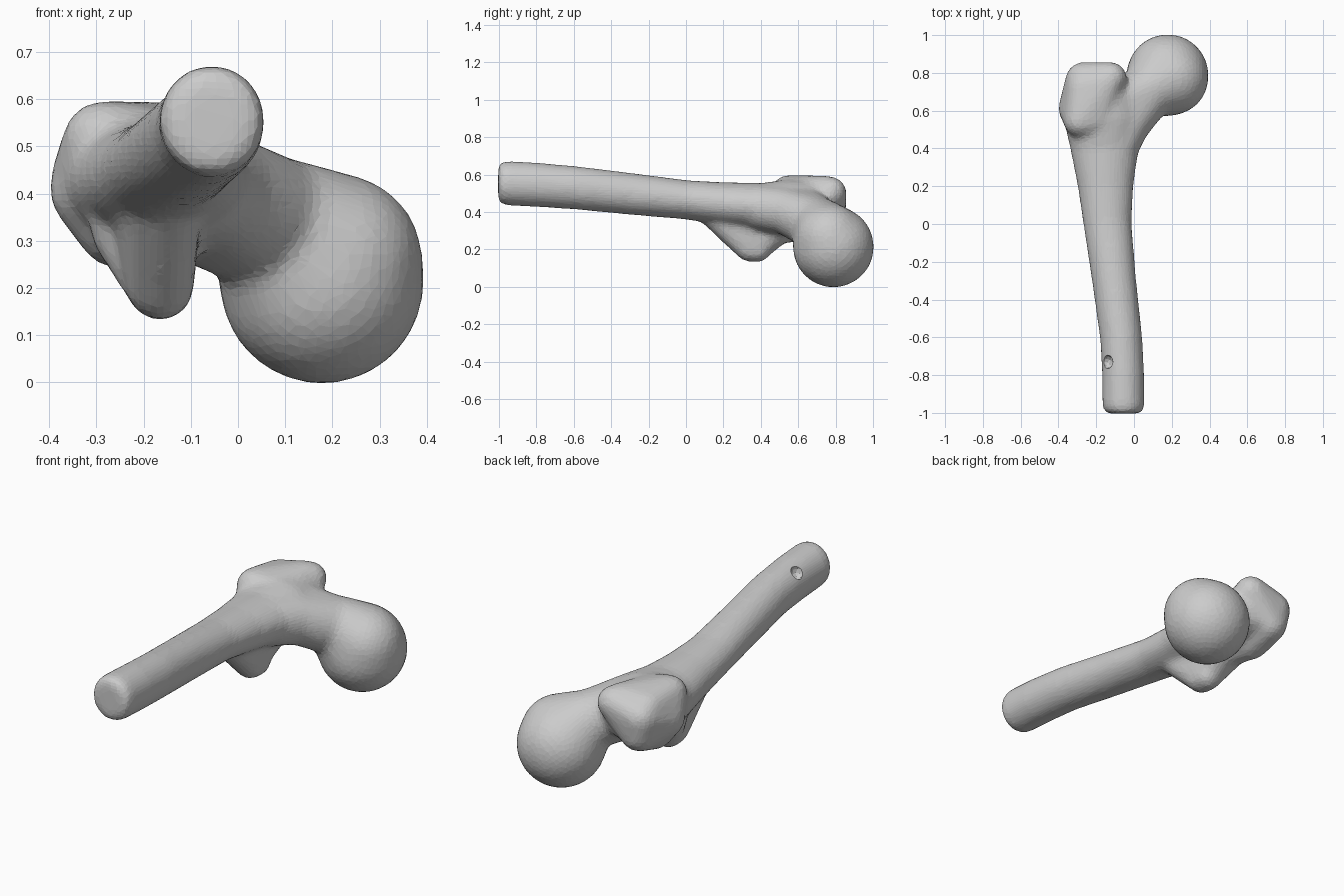
import bpy, bmesh, math
from mathutils import Vector, Matrix

if "Cube" in bpy.data.objects:
    bpy.data.objects.remove(bpy.data.objects["Cube"])

bm = bmesh.new()


def loft(sections, n=32):
    """Closed tube through (x, y, z, side radius, up radius) sections."""
    pts = [Vector(s[:3]) for s in sections]
    rings = []
    for i, s in enumerate(sections):
        t = (pts[min(i + 1, len(pts) - 1)] - pts[max(i - 1, 0)]).normalized()
        u = t.cross(Vector((0, 0, 1))).normalized()
        v = u.cross(t)
        rings.append([bm.verts.new(pts[i] + u * s[3] * math.cos(a) + v * s[4] * math.sin(a))
                      for a in (2 * math.pi * k / n for k in range(n))])
    for a, b in zip(rings, rings[1:]):
        for k in range(n):
            bm.faces.new((a[k], a[(k + 1) % n], b[(k + 1) % n], b[k]))
    bm.faces.new(rings[0][::-1])
    bm.faces.new(rings[-1])


def hull(*balls):
    """Convex skin stretched over (x, y, z, radius) balls."""
    part = bmesh.new()
    for x, y, z, r in balls:
        bmesh.ops.create_icosphere(part, subdivisions=4, radius=r,
                                   matrix=Matrix.Translation((x, y, z)))
    pts = [v.co.copy() for v in part.verts]
    part.clear()
    for p in pts:
        part.verts.new(p)
    bmesh.ops.convex_hull(part, input=part.verts[:])
    loose = [v for v in part.verts if not v.link_faces]
    bmesh.ops.delete(part, geom=loose, context='VERTS')
    tmp = bpy.data.meshes.new("tmp")
    part.to_mesh(tmp)
    part.free()
    bm.from_mesh(tmp)
    bpy.data.meshes.remove(tmp)


# shaft, flaring into the trochanter region
loft([(-0.055, -1.004, 0.555, 0.098, 0.105), (-0.055, -0.97, 0.555, 0.112, 0.119),
      (-0.057, -0.80, 0.545, 0.112, 0.119), (-0.068, -0.60, 0.53, 0.112, 0.116),
      (-0.105, -0.30, 0.497, 0.117, 0.112), (-0.140, 0.0, 0.465, 0.128, 0.105),
      (-0.150, 0.20, 0.445, 0.148, 0.114), (-0.155, 0.40, 0.43, 0.182, 0.125),
      (-0.165, 0.55, 0.43, 0.205, 0.145), (-0.180, 0.68, 0.43, 0.18, 0.14),
      (-0.200, 0.78, 0.44, 0.12, 0.12)])

# neck, filled towards the shaft
hull((-0.12, 0.36, 0.43, 0.12), (-0.04, 0.53, 0.405, 0.125), (-0.12, 0.62, 0.41, 0.14))
hull((-0.10, 0.62, 0.40, 0.14), (-0.03, 0.545, 0.40, 0.125), (0.07, 0.70, 0.335, 0.145))

# head
hull((0.178, 0.788, 0.213, 0.217), (0.205, 0.768, 0.256, 0.187), (0.09, 0.715, 0.328, 0.148))

# greater trochanter: block, front shelf
hull((-0.27, 0.765, 0.46, 0.093), (-0.12, 0.775, 0.505, 0.083), (-0.307, 0.61, 0.41, 0.095),
     (-0.255, 0.76, 0.37, 0.09), (-0.25, 0.62, 0.33, 0.092))
hull((-0.285, 0.545, 0.51, 0.088), (-0.305, 0.60, 0.44, 0.09), (-0.27, 0.72, 0.49, 0.088),
     (-0.14, 0.75, 0.51, 0.085), (-0.20, 0.55, 0.50, 0.085))

# lesser trochanter: knob, front ramp, crest to the greater one
hull((-0.165, 0.335, 0.205, 0.072), (-0.165, 0.385, 0.202, 0.072),
     (-0.175, 0.36, 0.36, 0.09), (-0.165, 0.22, 0.36, 0.08), (-0.155, 0.12, 0.42, 0.08))
hull((-0.175, 0.39, 0.21, 0.068), (-0.22, 0.47, 0.33, 0.095), (-0.165, 0.50, 0.33, 0.095))
hull((-0.20, 0.47, 0.32, 0.09), (-0.24, 0.62, 0.33, 0.09))

bmesh.ops.recalc_face_normals(bm, faces=bm.faces)
mesh = bpy.data.meshes.new("thigh_bone")
bm.to_mesh(mesh)
bm.free()
bone = bpy.data.objects.new("thigh_bone", mesh)
bpy.context.collection.objects.link(bone)

# fuse the parts into one skin and soften the joins
rm = bone.modifiers.new("fuse", 'REMESH')
rm.mode = 'VOXEL'
rm.voxel_size = 0.015
sm = bone.modifiers.new("soften", 'SMOOTH')
sm.factor = 0.5
sm.iterations = 18
dc = bone.modifiers.new("facet", 'DECIMATE')
dc.ratio = 0.25

# small pit near the shaft end
bpy.ops.mesh.primitive_ico_sphere_add(subdivisions=2, radius=0.034, location=(-0.142, -0.73, 0.625))
pit = bpy.context.object
pit.name = "pit_cutter"
pit.scale = (1, 1.1, 1.2)
pit.hide_render = True
pit.hide_set(True)
cut = bone.modifiers.new("pit", 'BOOLEAN')
cut.operation = 'DIFFERENCE'
cut.object = pit
